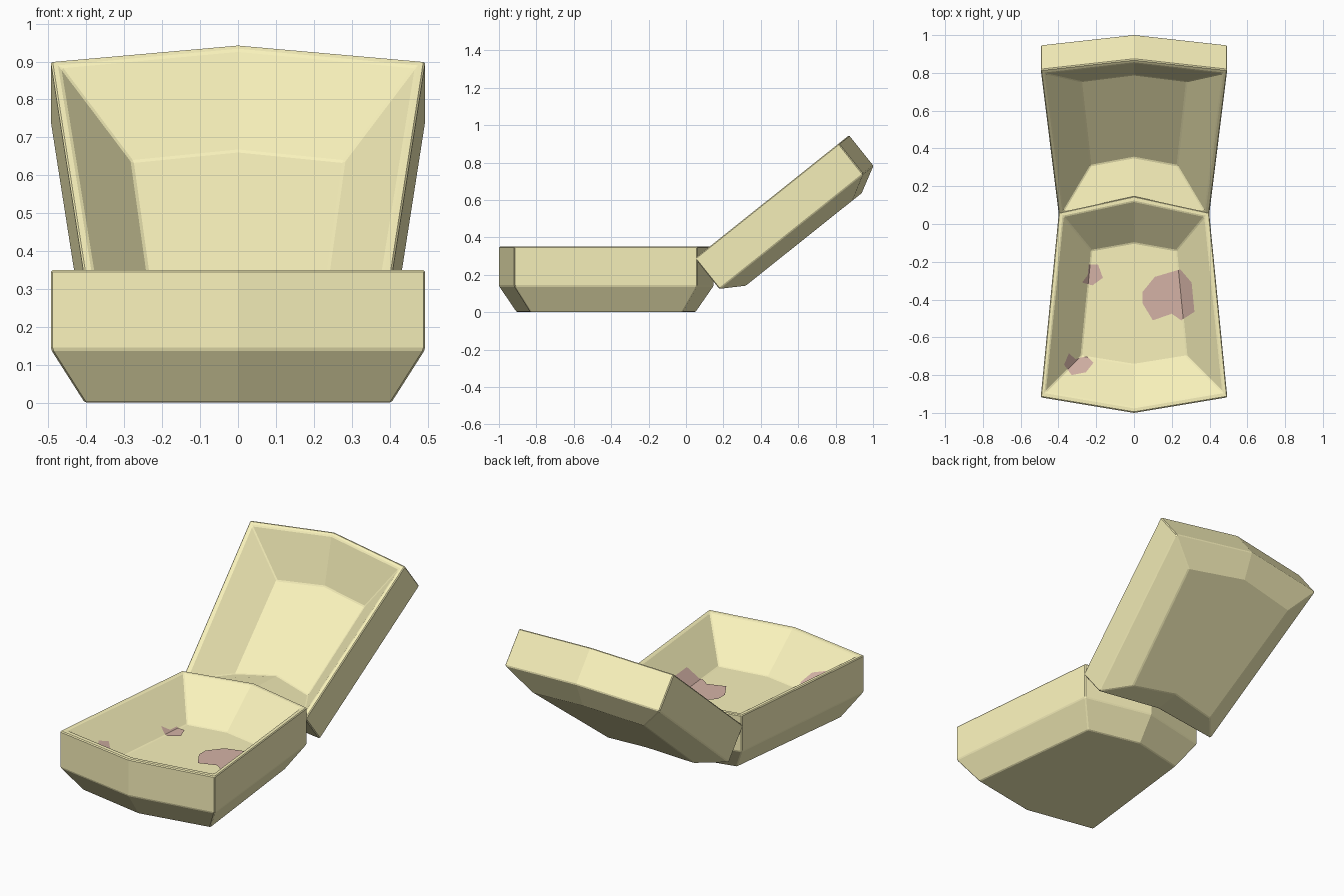
import bpy, bmesh
from math import radians
from mathutils import Vector
from mathutils.bvhtree import BVHTree

if "Cube" in bpy.data.objects:
    bpy.data.objects.remove(bpy.data.objects["Cube"])


def material(name, rgb):
    m = bpy.data.materials.new(name)
    m.diffuse_color = (*rgb, 1)
    m.use_nodes = True
    m.node_tree.nodes["Principled BSDF"].inputs["Base Color"].default_value = m.diffuse_color
    return m


foam = material("foam_yellow", (0.95, 0.89, 0.50))
sauce = material("stain_mauve", (0.66, 0.45, 0.38))


def add_object(name, bm, mat):
    me = bpy.data.meshes.new(name)
    bm.to_mesh(me)
    ob = bpy.data.objects.new(name, me)
    bpy.context.collection.objects.link(ob)
    me.materials.append(mat)
    return ob


def ring(wn, yn, ync, wf, yf, yfc, z):
    # six-sided outline: near half-width, near corner/centre y, then the far end
    return [(-wn, yn, z), (0, ync, z), (wn, yn, z), (wf, yf, z), (0, yfc, z), (-wf, yf, z)]


def tray(name, sections):
    # loft outer bottom -> outer rim -> inner rim -> inner floor, capped at both ends
    bm = bmesh.new()
    loops = [[bm.verts.new(p) for p in ring(*s)] for s in sections]
    for a, b in zip(loops, loops[1:]):
        for i in range(6):
            j = (i + 1) % 6
            bm.faces.new((a[i], a[j], b[j], b[i]))
    bm.faces.new(loops[0][::-1])
    bm.faces.new(loops[-1])
    bmesh.ops.recalc_face_normals(bm, faces=bm.faces)
    tree = BVHTree.FromBMesh(bm)
    ob = add_object(name, bm, foam)
    bm.free()
    bev = ob.modifiers.new("soft_edges", "BEVEL")
    bev.width = 0.005
    bev.segments = 1
    bev.limit_method = "ANGLE"
    bev.angle_limit = radians(30)
    return ob, tree


# Lower tray
base, base_tree = tray("base_tray", [
    (0.405, -0.83, -0.905, 0.31, -0.02, 0.05, 0.0),
    (0.494, -0.918, -1.0, 0.398, 0.06, 0.147, 0.14),
    (0.494, -0.918, -1.0, 0.398, 0.06, 0.147, 0.35),
    (0.47, -0.89, -0.97, 0.375, 0.04, 0.12, 0.35),
    (0.28, -0.70, -0.745, 0.225, -0.14, -0.10, 0.162),
])

# Open lid, modelled flat with the hinge edge at y = 0 and then tilted
lid, _ = tray("lid", [
    (0.275, 0.11, 0.16, 0.355, 0.84, 0.905, -0.284),
    (0.398, -0.01, 0.03, 0.494, 0.975, 1.045, -0.209),
    (0.398, -0.01, 0.03, 0.494, 0.975, 1.045, 0.0),
    (0.375, 0.015, 0.05, 0.47, 0.95, 1.02, 0.0),
    (0.23, 0.19, 0.245, 0.28, 0.76, 0.805, -0.17),
])
lid.location = (0, 0.055, 0.294)
lid.rotation_euler.x = radians(38.6)


# Sauce stains draped over the tray floor and walls
def stain(name, outline):
    bm = bmesh.new()
    bm.faces.new([bm.verts.new((x, y, 0)) for x, y in outline])
    s = 1 if outline[0][0] > 0 else -1
    c = Vector((s * 0.28, -0.70, 0))
    # cut along the floor side edge, floor front edge and corner crease
    for end in ((s * 0.225, -0.14, 0), (0, -0.745, 0), (s * 0.47, -0.89, 0)):
        d = Vector(end) - c
        bmesh.ops.bisect_plane(bm, geom=bm.verts[:] + bm.edges[:] + bm.faces[:],
                               plane_co=c, plane_no=(-d.y, d.x, 0))
    bmesh.ops.triangulate(bm, faces=bm.faces)
    for v in bm.verts:
        hit = base_tree.ray_cast(Vector((v.co.x, v.co.y, 1)), Vector((0, 0, -1)))[0]
        v.co.z = hit.z + 0.006
    for f in bm.faces:
        f.normal_update()
        if f.normal.z < 0:
            f.normal_flip()
    add_object(name, bm, sauce)
    bm.free()


stain("stain_large", [(0.245, -0.24), (0.305, -0.31), (0.32, -0.465), (0.25, -0.51), (0.20, -0.475),
                      (0.10, -0.51), (0.045, -0.42), (0.045, -0.36), (0.11, -0.28)])
stain("stain_small", [(-0.24, -0.215), (-0.19, -0.215), (-0.165, -0.285), (-0.22, -0.325),
                      (-0.275, -0.31), (-0.245, -0.27)])
stain("stain_corner", [(-0.345, -0.685), (-0.31, -0.715), (-0.25, -0.70), (-0.215, -0.735),
                       (-0.255, -0.785), (-0.33, -0.80), (-0.37, -0.745)])
